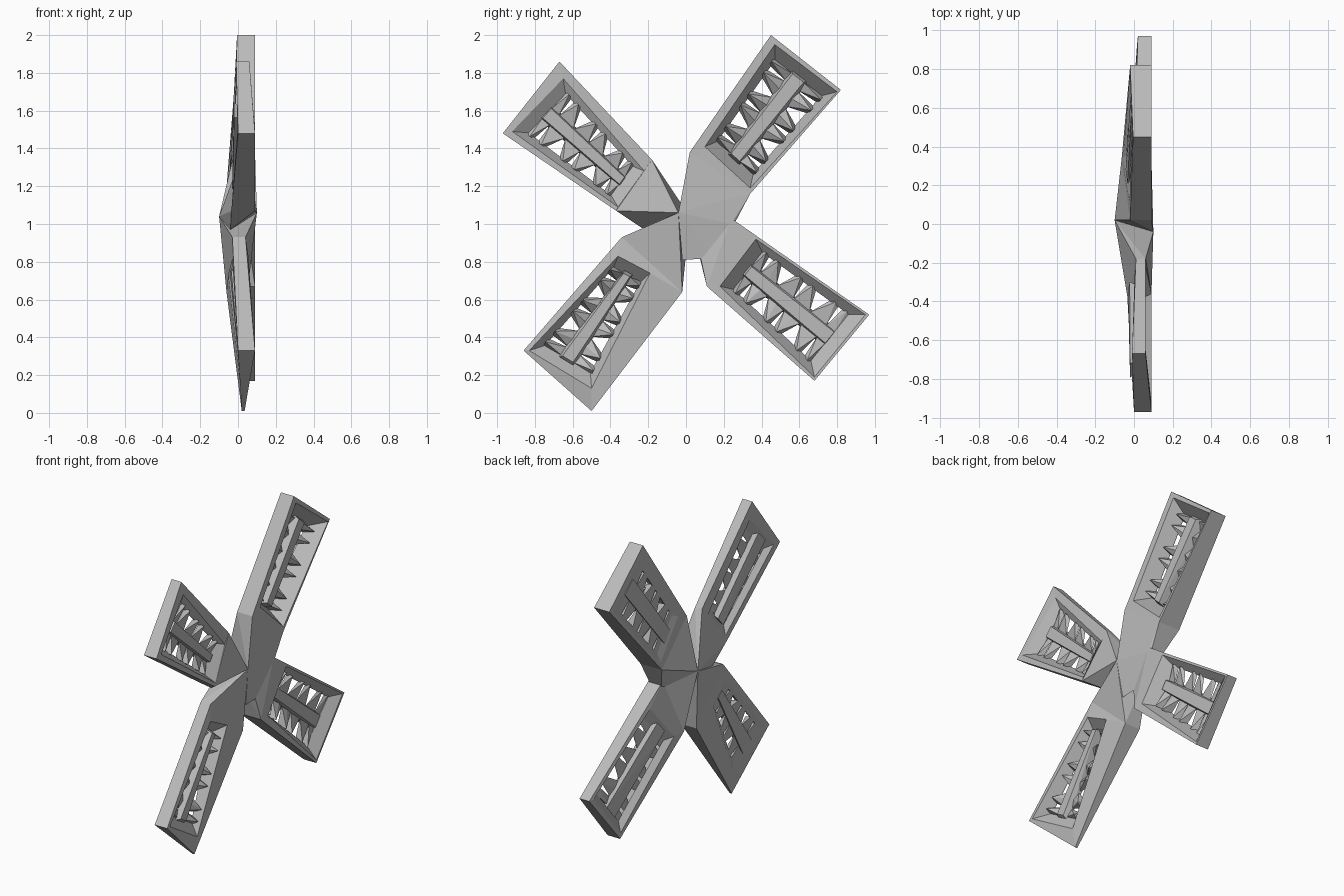
import bpy, bmesh, math
from mathutils import Vector

if "Cube" in bpy.data.objects:
    bpy.data.objects.remove(bpy.data.objects["Cube"])

grey = bpy.data.materials.new("light_grey")
grey.diffuse_color = (0.5, 0.5, 0.5, 1)
grey.use_nodes = True
grey.node_tree.nodes["Principled BSDF"].inputs["Base Color"].default_value = grey.diffuse_color
HUB = (0.0, 1.03)


def back_x(y, z):
    # rear surface slopes from the hub apex out to the blade tips
    return -0.1 + 0.1 * min(1, math.hypot(y - HUB[0], z - HUB[1]))


def finish(name, bm):
    bmesh.ops.recalc_face_normals(bm, faces=bm.faces)
    me = bpy.data.meshes.new(name)
    bm.to_mesh(me)
    bm.free()
    me.materials.append(grey)
    ob = bpy.data.objects.new(name, me)
    bpy.context.collection.objects.link(ob)


def hull(bm, pts):
    vs = [bm.verts.new(p) for p in pts]
    res = bmesh.ops.convex_hull(bm, input=vs)
    junk = {v for v in res["geom_interior"] + res["geom_unused"]
            if isinstance(v, bmesh.types.BMVert)}
    bmesh.ops.delete(bm, geom=list(junk), context='VERTS')


def blade(name, outline, window, fronts, backs, root, recess, ridge):
    """Corners run: inner a, inner b, outer c, outer d (y, z)."""
    wa, wb, wc, wd = [Vector(p) for p in window]
    oa, ob, oc, od = backs

    def at(u, v, lift=0.0, x=None):
        # point on the rear surface inside the window
        p = wa.lerp(wd, u).lerp(wb.lerp(wc, u), v)
        ru, rv = 0.06 + 0.88 * u, 0.08 + 0.84 * v
        r = (oa + (od - oa) * ru) * (1 - rv) + (ob + (oc - ob) * ru) * rv
        return (r + lift if x is None else x, p.x, p.y)

    u0, u1, v0, v1 = 0.1, 0.9, 0.12, 0.88
    floor = ((u0, v0), (u0, v1), (u1, v1), (u1, v0))
    corners = ((0.02, 0.03), (0.02, 0.97), (0.98, 0.97), (0.98, 0.03))

    # frame with inner walls sloping in from both sides
    bm = bmesh.new()
    loops = [
        [(x, *p) for x, p in zip(fronts, outline)],
        [(max(0.055, f), *p) for f, p in zip(fronts, window)],
        [at(u, v, recess + 0.006) for u, v in floor],
        [at(u, v, recess) for u, v in floor],
        [at(u, v) for u, v in corners],
        [(x, *p) for x, p in zip(backs, outline)],
    ]
    rings = [[bm.verts.new(co) for co in loop] for loop in loops]
    for k, r in enumerate(rings):
        s = rings[(k + 1) % len(rings)]
        for i in range(4):
            j = (i + 1) % 4
            bm.faces.new((r[i], r[j], s[j], s[i]))
    finish(name + "_frame", bm)

    # solid root joining the blade to the hub
    bm = bmesh.new()
    hull(bm, [loops[0][0], loops[0][1], loops[-1][0], loops[-1][1]] + root)
    finish(name + "_root", bm)

    # central spar, bevelled towards the front
    bm = bmesh.new()
    hull(bm, [at(u, v, -ridge) for u in (0.06, 0.94) for v in (0.36, 0.64)] +
         [at(u, v, x=0.045) for u in (0.1, 0.9) for v in (0.41, 0.59)])
    finish(name + "_spar", bm)

    # wedge-shaped lattice ribs on both sides of the spar
    bm = bmesh.new()
    n = 5
    for rim, inner in ((v0 - 0.03, 0.4), (v1 + 0.03, 0.6)):
        for i in range(n + 1):
            u, h = u0 + (u1 - u0) * i / n, 0.39 / n
            lo, hi = max(u0, u - h), min(u1, u + h)
            ut = min(u1, max(u0, u + 0.025 * (-1) ** i))
            hull(bm, [at(lo, inner, recess), at(hi, inner, recess),
                      at(ut - 0.035, rim, recess), at(ut + 0.035, rim, recess),
                      at(ut, rim, x=0.055), at(u, inner, x=0.02)])
    finish(name + "_lattice", bm)


APEX = (-0.1, 0.02, 1.04)
NOSE = (0.1, -0.04, 1.06)

blade("upper_right_blade",
      [(0.02, 1.38), (0.34, 1.16), (0.82, 1.71), (0.45, 2.0)],
      [(0.10, 1.41), (0.34, 1.19), (0.80, 1.70), (0.47, 1.95)],
      [0.09] * 4, [-0.02, back_x(0.34, 1.16), -0.02, -0.005],
      [APEX, NOSE, (0.09, 0.24, 1.0), (0.07, -0.02, 0.81), (0.07, 0.16, 0.82)],
      0.01, 0)

blade("upper_left_blade",
      [(-0.37, 1.07), (-0.18, 1.34), (-0.67, 1.86), (-0.97, 1.48)],
      [(-0.36, 1.09), (-0.22, 1.28), (-0.65, 1.77), (-0.92, 1.49)],
      [0.09, 0.06, 0.06, 0.09], [-0.035, 0.01, -0.01, 0.0],
      [APEX, NOSE, (-0.04, -0.22, 0.97)],
      0.03, 0.015)

blade("lower_left_blade",
      [(-0.34, 0.93), (-0.02, 0.64), (-0.50, 0.01), (-0.86, 0.33)],
      [(-0.36, 0.83), (-0.19, 0.74), (-0.50, 0.13), (-0.83, 0.33)],
      [0.04, 0.05, 0.035, 0.09], [-0.03, back_x(-0.02, 0.64), 0.02, 0.0],
      [APEX, NOSE], 0.01, 0)

blade("lower_right_blade",
      [(0.24, 1.03), (0.11, 0.67), (0.68, 0.17), (0.97, 0.52)],
      [(0.37, 0.92), (0.18, 0.67), (0.68, 0.19), (0.95, 0.52)],
      [0.09] * 4, [0.0, back_x(0.11, 0.67), 0.0, 0.02],
      [APEX, (0.04, 0.09, 0.81), (0.05, 0.05, 0.95)],
      0.03, 0.01)
